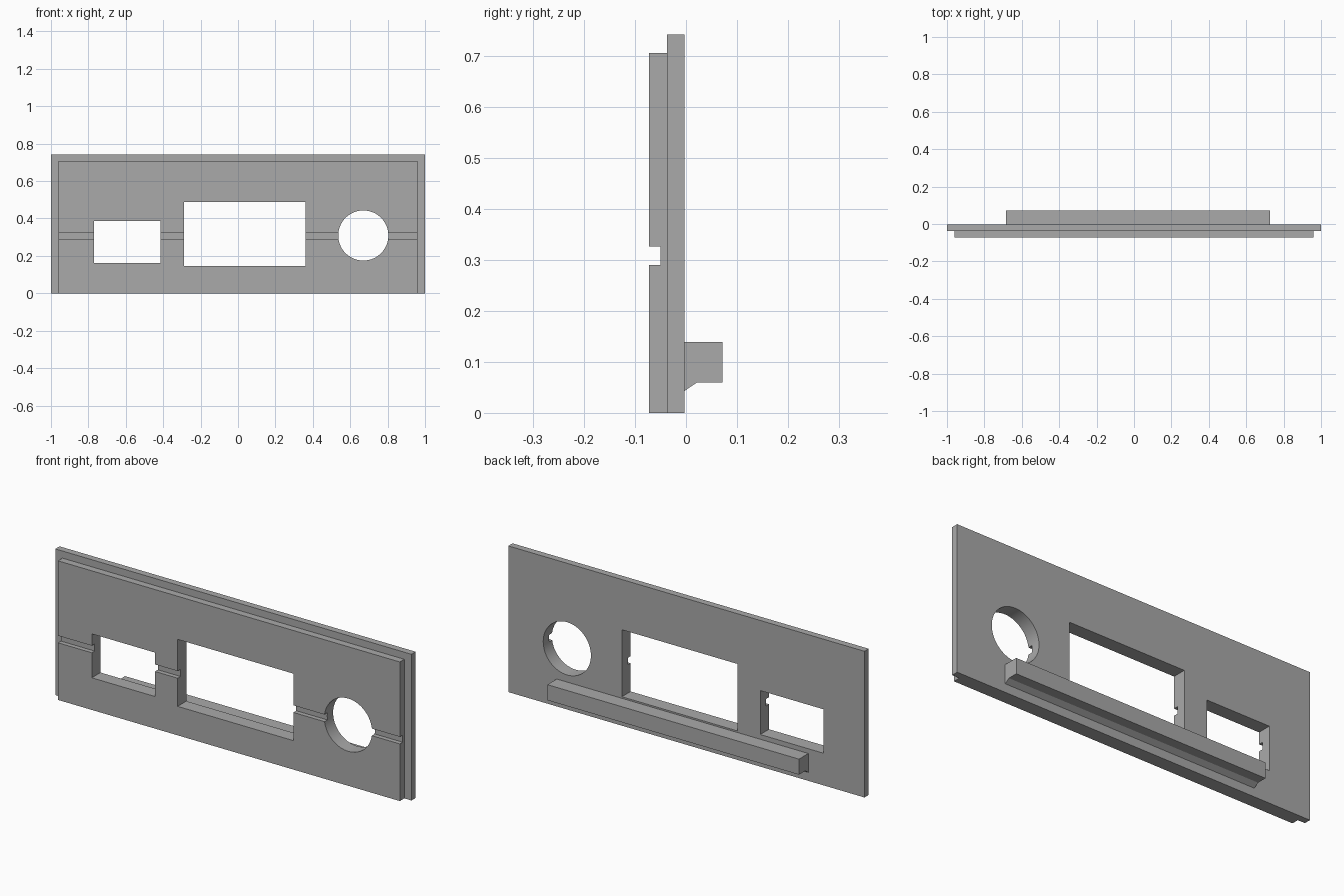
import bpy
import bmesh
from math import radians
from mathutils import Matrix, Vector

if "Cube" in bpy.data.objects:
    bpy.data.objects.remove(bpy.data.objects["Cube"], do_unlink=True)

grey = bpy.data.materials.new("plain grey")
grey.use_nodes = True
grey.diffuse_color = (0.4, 0.4, 0.4, 1)
grey.node_tree.nodes["Principled BSDF"].inputs["Base Color"].default_value = (0.4, 0.4, 0.4, 1)


def add_object(name, bm):
    bmesh.ops.recalc_face_normals(bm, faces=bm.faces)
    mesh = bpy.data.meshes.new(name)
    bm.to_mesh(mesh)
    bm.free()
    mesh.materials.append(grey)
    obj = bpy.data.objects.new(name, mesh)
    bpy.context.scene.collection.objects.link(obj)
    return obj


def box(name, x, y, z):
    """Box from (low, high) ranges."""
    lo, hi = Vector((x[0], y[0], z[0])), Vector((x[1], y[1], z[1]))
    bm = bmesh.new()
    matrix = Matrix.Translation((lo + hi) / 2) @ Matrix.Diagonal((*(hi - lo), 1))
    bmesh.ops.create_cube(bm, size=1, matrix=matrix)
    return add_object(name, bm)


def cylinder_y(name, x, z, radius, depth):
    """Cylinder lying along y."""
    bm = bmesh.new()
    matrix = Matrix.Translation((x, 0, z)) @ Matrix.Rotation(radians(90), 4, "X")
    bmesh.ops.create_cone(bm, cap_ends=True, segments=72, radius1=radius,
                          radius2=radius, depth=depth, matrix=matrix)
    return add_object(name, bm)


def extrude_x(name, profile, x):
    """Prism with a (y, z) profile, running along x."""
    bm = bmesh.new()
    face = bm.faces.new([bm.verts.new((x[0], y, z)) for y, z in profile])
    moved = bmesh.ops.extrude_face_region(bm, geom=[face])["geom"]
    verts = [v for v in moved if isinstance(v, bmesh.types.BMVert)]
    bmesh.ops.translate(bm, verts=verts, vec=(x[1] - x[0], 0, 0))
    # keep the starting cap so the prism is closed
    if not face.is_valid:
        bm.faces.new([v for v in bm.verts if v not in verts])
    return add_object(name, bm)


FRONT, STEP, BACK = -0.073, -0.037, -0.003

# Back plate, and the smaller front plate with a horizontal groove in its face
back_plate = box("back_plate", (-1, 1), (STEP, BACK), (0, 0.742))
groove = [(FRONT, 0), (STEP, 0), (STEP, 0.706), (FRONT, 0.706),
          (FRONT, 0.326), (-0.05, 0.326), (-0.05, 0.29), (FRONT, 0.29)]
front_plate = extrude_x("front_plate", groove, (-0.96, 0.96))

# Openings through both plates
cutters = [
    box("small_window_cutter", (-0.77, -0.415), (-0.3, 0.3), (0.163, 0.386)),
    box("large_window_cutter", (-0.288, 0.362), (-0.3, 0.3), (0.147, 0.487)),
    cylinder_y("round_hole_cutter", 0.67, 0.309, 0.134, 0.6),
]
for plate in (back_plate, front_plate):
    bpy.context.view_layer.objects.active = plate
    for cutter in cutters:
        mod = plate.modifiers.new(cutter.name, "BOOLEAN")
        mod.operation = "DIFFERENCE"
        mod.solver = "EXACT"
        mod.object = cutter
        bpy.ops.object.modifier_apply(modifier=mod.name)
for cutter in cutters:
    bpy.data.objects.remove(cutter, do_unlink=True)

# Ledge along the back with a sloped foot under it
ledge = extrude_x("rear_ledge", [(BACK, 0.043), (0.022, 0.06), (0.072, 0.06),
                                 (0.072, 0.139), (BACK, 0.139)], (-0.685, 0.728))

# Smooth the round hole only
bpy.ops.object.select_all(action="DESELECT")
for plate in (back_plate, front_plate):
    plate.select_set(True)
bpy.ops.object.shade_smooth_by_angle(angle=radians(30))
